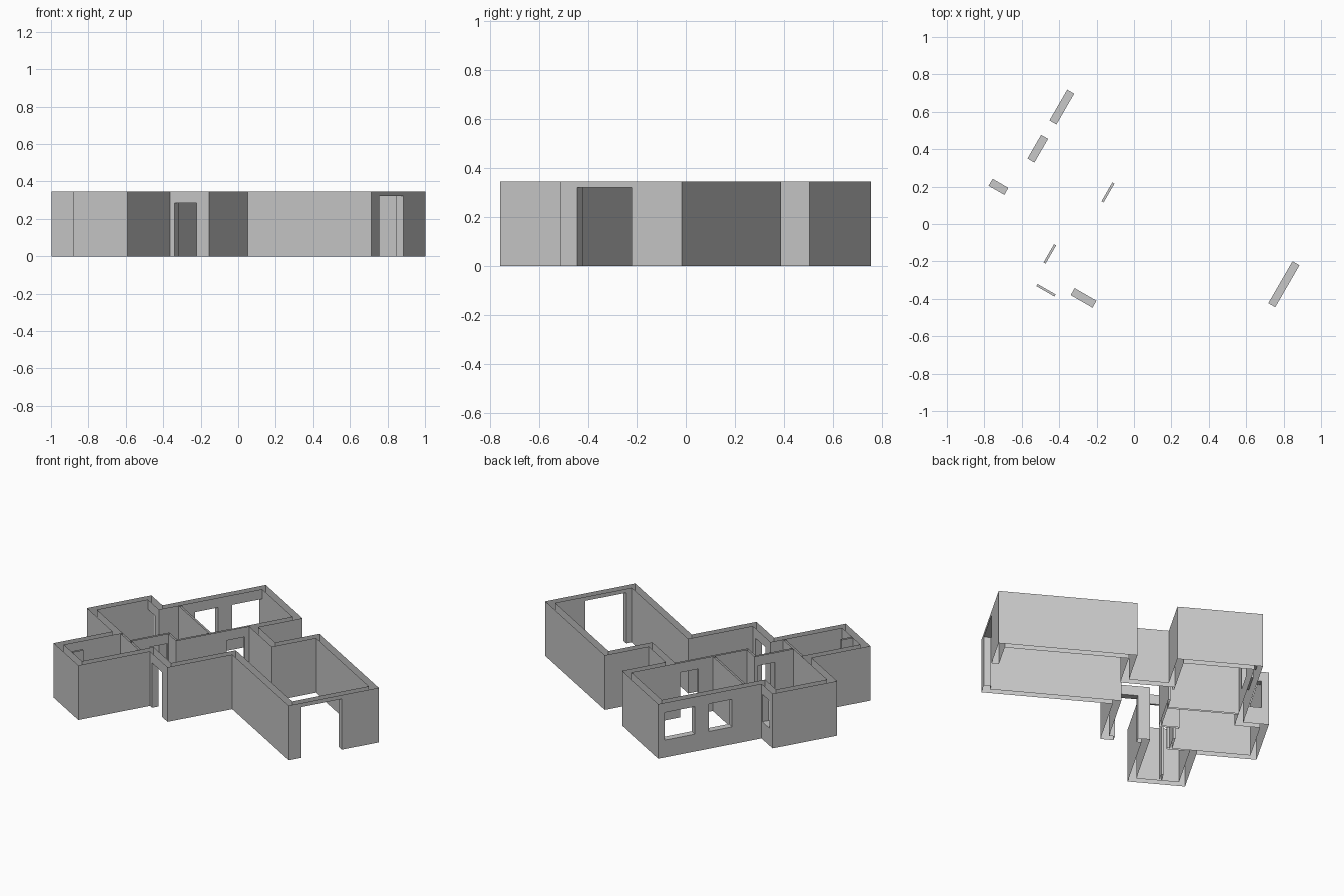
import bpy
import bmesh
import math
from mathutils import Matrix, Vector

cube = bpy.data.objects.get("Cube")
if cube:
    bpy.data.objects.remove(cube, do_unlink=True)

HEIGHT = 0.347
THICK = 0.043       # outer wall
THIN = 0.013        # inner partition
DOOR_TOP = 0.285
SILL = 0.11

# Plan axes: p runs along the end wall, q runs along the long room
PLACE = Matrix.Translation((0.715, -0.515, 0)) @ Matrix.Rotation(math.radians(60), 4, "Z")

plaster = bpy.data.materials.new("grey_plaster")
plaster.use_nodes = True
colour = (0.58, 0.58, 0.58, 1)
plaster.diffuse_color = colour
plaster.node_tree.nodes["Principled BSDF"].inputs["Base Color"].default_value = colour


def along_p(q, start, end, thick=THICK, low=0, high=HEIGHT):
    """Block running along p whose near face lies at q."""
    return (Vector((start, q, low)), Vector((end, q + thick, high)))


def along_q(p, start, end, thick=THICK, low=0, high=HEIGHT):
    """Block running along q whose near face lies at p."""
    return (Vector((p, start, low)), Vector((p + thick, end, high)))


def inside(point, blocks):
    return any(all(a[i] < point[i] < b[i] for i in range(3)) for a, b in blocks)


def build_walls(name, blocks, openings):
    """Join the blocks, cut the openings and keep the skin, open at top and foot."""
    cuts = []
    for i in range(3):
        values = {round(c[i], 4) for block in blocks + openings for c in block}
        cuts.append(sorted(values))
    sizes = [len(c) - 1 for c in cuts]
    solid = set()
    for i in range(sizes[0]):
        for j in range(sizes[1]):
            for k in range(sizes[2]):
                cell = (i, j, k)
                mid = [(cuts[n][cell[n]] + cuts[n][cell[n] + 1]) / 2 for n in range(3)]
                if inside(mid, blocks) and not inside(mid, openings):
                    solid.add(cell)

    bm = bmesh.new()
    for cell in solid:
        for axis in range(3):
            for step in (0, 1):
                beside = list(cell)
                beside[axis] += 2 * step - 1
                if tuple(beside) in solid:
                    continue
                if axis == 2 and not 0 <= beside[2] < sizes[2]:
                    continue
                u, v = (axis + 1) % 3, (axis + 2) % 3
                ring = []
                for du, dv in ((0, 0), (1, 0), (1, 1), (0, 1)):
                    at = list(cell)
                    at[axis] += step
                    at[u] += du
                    at[v] += dv
                    ring.append(bm.verts.new([cuts[n][at[n]] for n in range(3)]))
                bm.faces.new(ring if step else ring[::-1])
    bmesh.ops.remove_doubles(bm, verts=bm.verts[:], dist=0.0005)
    bmesh.ops.dissolve_limit(bm, angle_limit=0.02, verts=bm.verts[:], edges=bm.edges[:])
    bm.transform(PLACE)
    mesh = bpy.data.meshes.new(name)
    bm.to_mesh(mesh)
    bm.free()
    mesh.materials.append(plaster)
    obj = bpy.data.objects.new(name, mesh)
    bpy.context.collection.objects.link(obj)
    return obj


outer = [
    # long room
    along_q(0, 0, 0.811),
    along_p(0, 0, 0.575),
    along_q(0.532, 0, 0.811),
    along_p(0.768, 0.25, 0.575),
    # recess and entrance hall
    along_q(0.25, 0.768, 1.088),
    along_p(0.768, -0.41, 0.043),
    along_q(-0.41, 0.768, 1.051),
    # front side room
    along_p(1.008, -0.865, -0.367),
    along_q(-0.865, 1.008, 1.343),
    along_p(1.3, -0.865, -0.447),
    # far side room
    along_q(-0.49, 1.3, 1.695),
    along_p(1.652, -0.49, -0.08),
    along_q(-0.123, 1.502, 1.695),
    # back room
    along_p(1.502, -0.123, 0.575),
    along_q(0.532, 1.045, 1.545),
    along_p(1.045, 0.25, 0.575),
]
outer_openings = [
    along_p(0, 0.081, 0.34, high=0.322),                        # wide doorway
    along_q(-0.41, 0.845, 0.98, high=DOOR_TOP),                 # entrance door
    along_p(1.502, 0.342, 0.532, low=SILL, high=DOOR_TOP),      # large window
    along_p(1.502, 0.107, 0.253, low=SILL, high=DOOR_TOP),      # medium window
    along_q(-0.123, 1.555, 1.652, low=SILL, high=DOOR_TOP),     # small window
]
build_walls("outer_walls", outer, outer_openings)

inner = [
    along_q(-0.46, 1.051, 1.3, THIN),
    along_p(1.18, -0.447, -0.2, THIN),
    along_q(-0.213, 1.075, 1.193, THIN),
    along_p(1.075, -0.213, 0.25, THIN),
    along_q(0.003, 1.088, 1.502, THIN),
    along_p(1.185, -0.822, -0.75, THIN),
]
inner_openings = [
    along_q(-0.46, 1.051, 1.163, THIN, high=DOOR_TOP),
    along_p(1.18, -0.331, -0.219, THIN, high=DOOR_TOP),
    along_p(1.075, 0.107, 0.223, THIN, high=DOOR_TOP),
]
build_walls("inner_partitions", inner, inner_openings)
